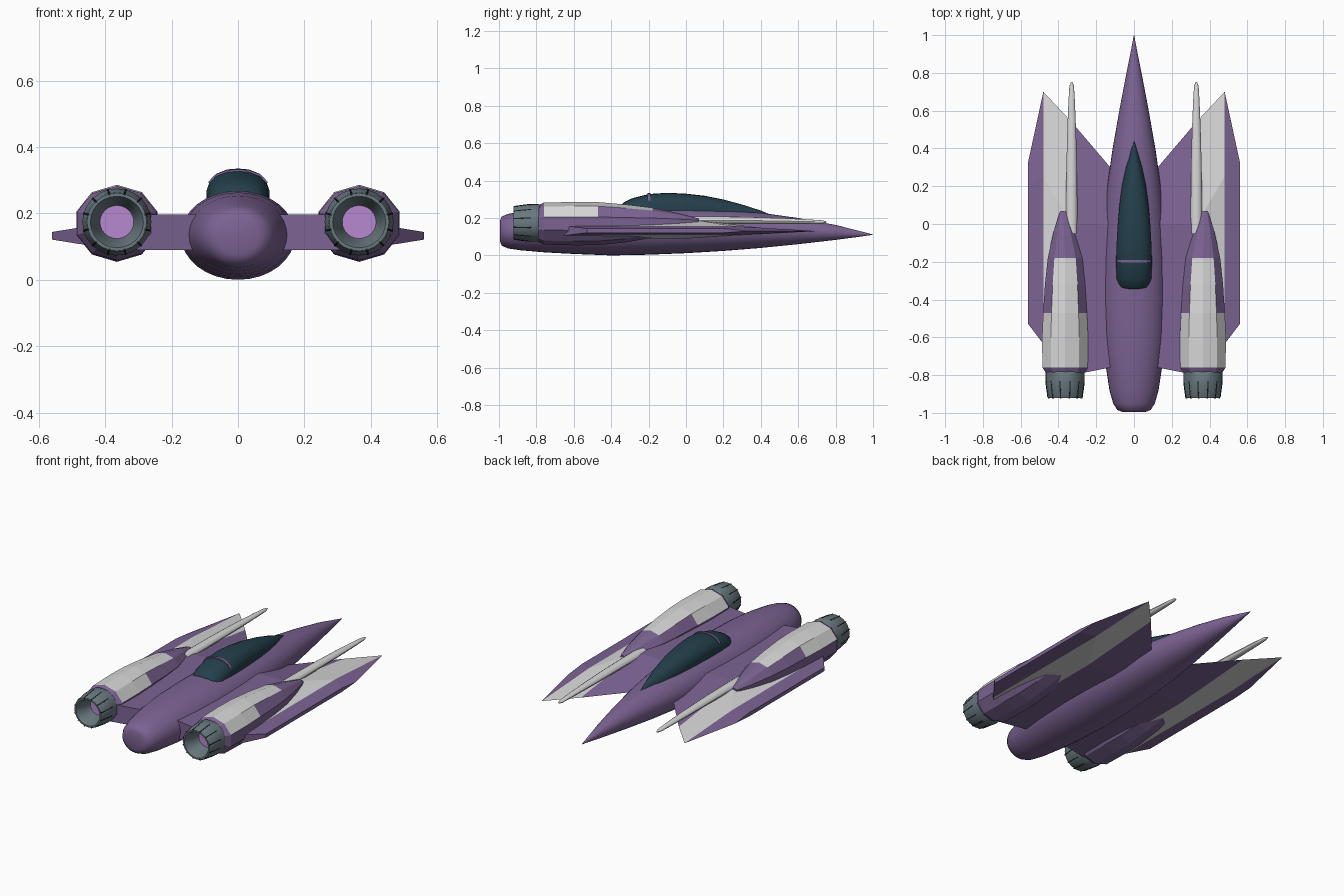
import bpy, bmesh, math
from mathutils import Vector

if "Cube" in bpy.data.objects:
    bpy.data.objects.remove(bpy.data.objects["Cube"])


def material(name, rgb):
    m = bpy.data.materials.new(name)
    m.diffuse_color = (*rgb, 1)
    m.use_nodes = True
    m.node_tree.nodes["Principled BSDF"].inputs["Base Color"].default_value = m.diffuse_color
    return m


PURPLE = material("hull purple", (0.20, 0.125, 0.29))
WHITE = material("panel white", (0.68, 0.68, 0.68))
TEAL = material("canopy teal", (0.017, 0.05, 0.07))
GREY = material("nozzle grey", (0.14, 0.19, 0.21))
DARK = material("slot black", (0.01, 0.013, 0.015))
GLOW = material("engine glow", (0.47, 0.25, 0.63))


def loft(name, rings, mats, closed=True, caps=(True, True), smooth=None, rule=None):
    """Skin a list of point rings; rule(face centre, normal) gives a material index."""
    bm = bmesh.new()
    rows = [[bm.verts.new(p) for p in r] for r in rings]
    n = len(rows[0])
    for a, b in zip(rows, rows[1:]):
        for i in range(n if closed else n - 1):
            j = (i + 1) % n
            bm.faces.new((a[i], a[j], b[j], b[i]))
    if caps[0]:
        bm.faces.new(rows[0])
    if caps[1]:
        bm.faces.new(rows[-1])
    bmesh.ops.recalc_face_normals(bm, faces=bm.faces[:])
    bm.normal_update()
    if rule:
        for f in bm.faces:
            f.material_index = rule(f.calc_center_median(), f.normal)
    me = bpy.data.meshes.new(name)
    bm.to_mesh(me)
    bm.free()
    for m in mats:
        me.materials.append(m)
    ob = bpy.data.objects.new(name, me)
    bpy.context.collection.objects.link(ob)
    if smooth:
        bpy.ops.object.select_all(action='DESELECT')
        bpy.context.view_layer.objects.active = ob
        ob.select_set(True)
        bpy.ops.object.shade_smooth_by_angle(angle=math.radians(smooth))
    return ob


def ring(x, y, z, rx, rz, n, start=90):
    angles = [math.radians(start + 360 * i / n) for i in range(n)]
    return [(x + rx * math.cos(a), y, z + rz * math.sin(a)) for a in angles]


# Fuselage: y, half width, bottom, top
body = [(-0.995, 0.06, 0.075, 0.185), (-0.985, 0.088, 0.052, 0.208),
        (-0.95, 0.11, 0.037, 0.222), (-0.88, 0.13, 0.027, 0.236),
        (-0.75, 0.15, 0.016, 0.253), (-0.6, 0.165, 0.008, 0.263),
        (-0.4, 0.172, 0.0, 0.268), (-0.2, 0.17, 0.004, 0.266),
        (0, 0.159, 0.012, 0.26), (0.2, 0.142, 0.024, 0.248),
        (0.4, 0.113, 0.04, 0.228), (0.6, 0.078, 0.06, 0.2),
        (0.8, 0.04, 0.083, 0.163), (0.93, 0.014, 0.1, 0.13), (1, 0.001, 0.11, 0.112)]
loft("fuselage", [ring(0, y, (b + t) / 2, w, (t - b) / 2, 32) for y, w, b, t in body],
     [PURPLE], smooth=50)

# Canopy: y, half width, top
glass = [(-0.345, 0.066, 0.268), (-0.335, 0.083, 0.282), (-0.29, 0.092, 0.305),
         (-0.2, 0.095, 0.328), (-0.1, 0.092, 0.335), (0, 0.086, 0.33),
         (0.1, 0.077, 0.319), (0.2, 0.064, 0.299), (0.3, 0.046, 0.272),
         (0.4, 0.021, 0.24), (0.45, 0.003, 0.219)]


def arch(y, w, top, grow=0.0):
    base = top - 0.085
    pts = [(1.0, -0.4), (1.0, 0.3), (0.92, 0.55), (0.7, 0.82), (0.35, 0.97), (0, 1)]
    pts += [(-px, pz) for px, pz in pts[-2::-1]]
    return [(px * (w + grow), y, base + pz * (0.085 + grow)) for px, pz in pts]


loft("canopy", [arch(*g) for g in glass], [TEAL], smooth=35)
loft("canopy_frame", [arch(y, 0.095, 0.329, 0.004)[2:-2] for y in (-0.205, -0.19)], [PURPLE])

# Wing sections: x, front y, ridge y, rear y, top z, bottom z
wing = [(0.10, 0.27, 0.0, -0.755, 0.197, 0.09), (0.33, 0.54, 0.0, -0.80, 0.197, 0.09),
        (0.48, 0.70, 0.25, -0.635, 0.157, 0.108), (0.56, 0.33, 0.2, -0.53, 0.144, 0.121)]
# Engine pod: y, centre z, half width, half height
pod = [(0.07, 0.185, 0.016, 0.01), (0.05, 0.184, 0.026, 0.018), (-0.04, 0.18, 0.058, 0.046),
       (-0.18, 0.175, 0.096, 0.08), (-0.32, 0.171, 0.112, 0.101),
       (-0.47, 0.17, 0.122, 0.115), (-0.6, 0.17, 0.128, 0.116),
       (-0.76, 0.17, 0.126, 0.112), (-0.79, 0.171, 0.106, 0.098)]
# Nozzle: y, radius, running outside then back inside
nozzle = [(-0.775, 0.095), (-0.79, 0.104), (-0.84, 0.104), (-0.915, 0.094), (-0.922, 0.09),
          (-0.922, 0.08), (-0.91, 0.074), (-0.86, 0.062), (-0.82, 0.05)]
# Gun barrel: y, centre z, radius
gun = [(-0.05, 0.188, 0.03), (0.1, 0.188, 0.03), (0.3, 0.187, 0.028), (0.5, 0.184, 0.023),
       (0.65, 0.181, 0.017), (0.73, 0.179, 0.012), (0.752, 0.178, 0.004)]


def pod_paint(c, n):
    dx = abs(abs(c.x) - 0.365)
    if c.z < 0.19 or not -0.76 < c.y < -0.18:
        return 0
    return 1 if dx < 0.06 or c.y < -0.47 else 0


def wing_paint(c, n):
    return 1 if 0.34 < abs(c.x) < 0.47 and abs(n.z) > 0.5 else 0


for s, side in ((-1, "left"), (1, "right")):
    cx = s * 0.365
    loft(side + "_wing", [[(s * x, f, 0.13), (s * x, m, t), (s * x, r, t),
                           (s * x, r, b), (s * x, m, b)] for x, f, m, r, t, b in wing],
         [PURPLE, WHITE], rule=wing_paint)
    loft(side + "_engine_pod", [ring(cx + s * 0.01 * max(0, 1 + (y - 0.07) * 4), y, z, w, h, 10)
                                for y, z, w, h in pod], [PURPLE, WHITE], rule=pod_paint)
    loft(side + "_nozzle", [ring(cx, y, 0.174, r, r * 0.97, 24) for y, r in nozzle],
         [GREY], caps=(False, False), smooth=30)
    loft(side + "_engine_glow", [ring(cx, y, 0.174, 0.051, 0.05, 24) for y in (-0.82, -0.825)],
         [GLOW])
    loft(side + "_gun", [ring(s * 0.33, y, z, r, r * 0.7, 12) for y, z, r in gun],
         [WHITE], smooth=40)
    # Dark slots around the nozzle
    for k in range(12):
        a = math.radians(30 * k + 15)
        out = Vector((math.cos(a), 0, math.sin(a) * 0.97))
        tan = Vector((-math.sin(a), 0, math.cos(a))) * 0.003
        rings = []
        for y, r in ((-0.83, 0.104), (-0.923, 0.092)):
            c = Vector((cx, y, 0.174))
            lo, hi = c + out * (r - 0.006), c + out * (r + 0.0015)
            rings.append([lo - tan, lo + tan, hi + tan, hi - tan])
        loft(f"{side}_nozzle_slot_{k + 1}", rings, [DARK])
